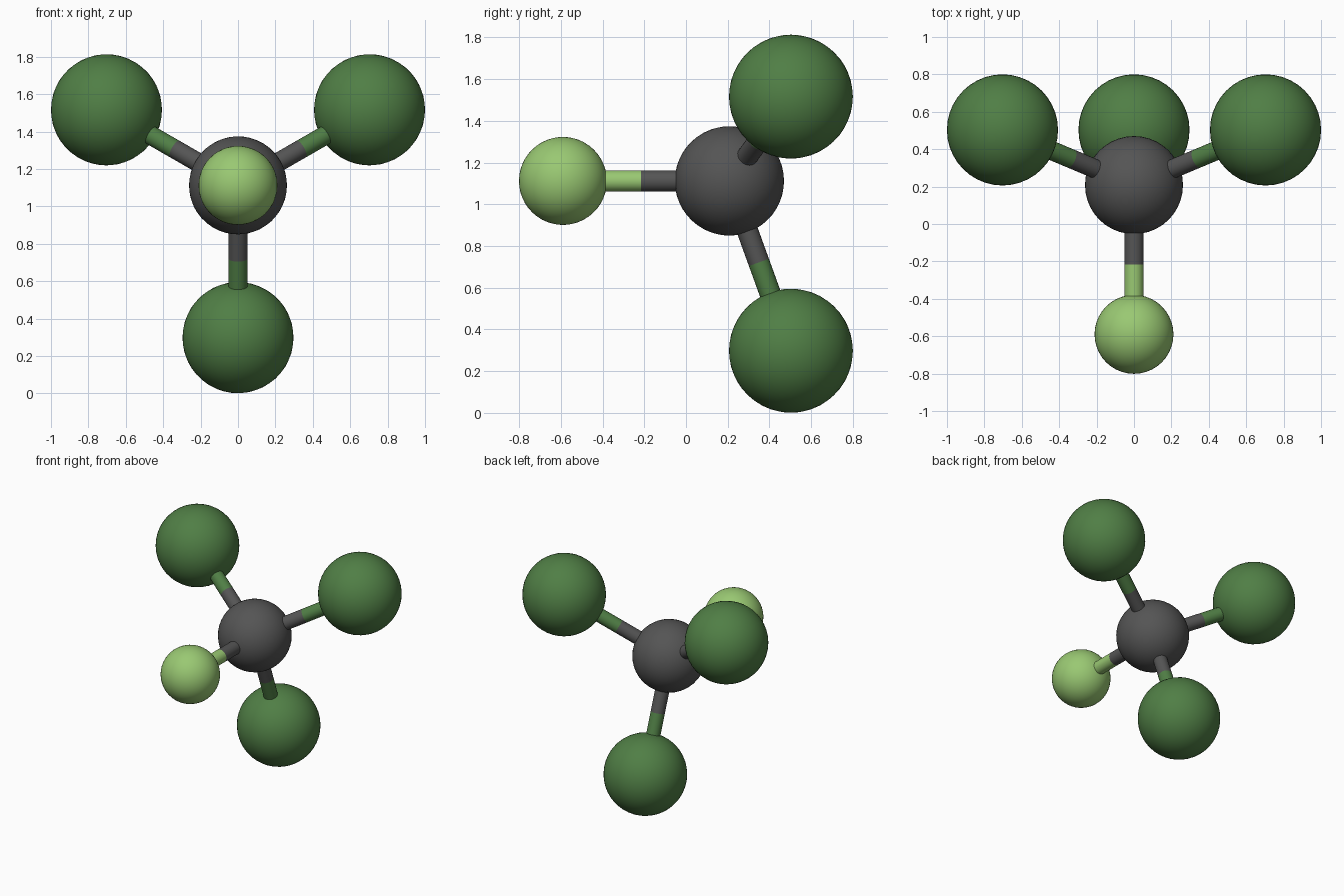
import bpy
from math import sin, cos, radians
from mathutils import Vector

cube = bpy.data.objects.get("Cube")
if cube:
    bpy.data.objects.remove(cube, do_unlink=True)


def material(name, color):
    m = bpy.data.materials.new(name)
    m.use_nodes = True
    m.diffuse_color = color
    m.node_tree.nodes["Principled BSDF"].inputs["Base Color"].default_value = color
    return m


grey = material("dark grey", (0.09, 0.09, 0.09, 1))
green = material("deep green", (0.08, 0.21, 0.06, 1))
lime = material("light green", (0.32, 0.58, 0.17, 1))


def finish(name, mat):
    ob = bpy.context.object
    ob.name = name
    ob.data.materials.append(mat)
    bpy.ops.object.shade_smooth_by_angle(angle=radians(40))


def ball(name, center, radius, mat):
    bpy.ops.mesh.primitive_ico_sphere_add(subdivisions=4, radius=radius, location=center)
    finish(name, mat)


def rod(name, start, end, mat):
    axis = end - start
    bpy.ops.mesh.primitive_cylinder_add(
        vertices=24, radius=0.051, depth=axis.length, location=(start + end) / 2,
        rotation=axis.to_track_quat('Z', 'Y').to_euler())
    finish(name, mat)


# Central ball
core = Vector((0, 0.208, 1.112))
core_radius = 0.262
ball("center_ball", core, core_radius, grey)


# Outer ball with a two-colour rod that changes halfway across the gap
def arm(name, center, radius, mat):
    ball(name + "_ball", center, radius, mat)
    gap = center - core
    direction = gap.normalized()
    split = core + direction * (core_radius + gap.length - radius) / 2
    rod(name + "_rod_inner", core + direction * core_radius * 0.8, split, grey)
    rod(name + "_rod_outer", split, center - direction * radius * 0.8, mat)


# One small ball in front, three large ones spread evenly behind
arm("front", Vector((0, -0.59, 1.112)), 0.211, lime)
for name, angle in (("lower", -90), ("upper_left", 30), ("upper_right", 150)):
    a = radians(angle)
    arm(name, Vector((0.812 * cos(a), 0.503, 1.11 + 0.812 * sin(a))), 0.297, green)
